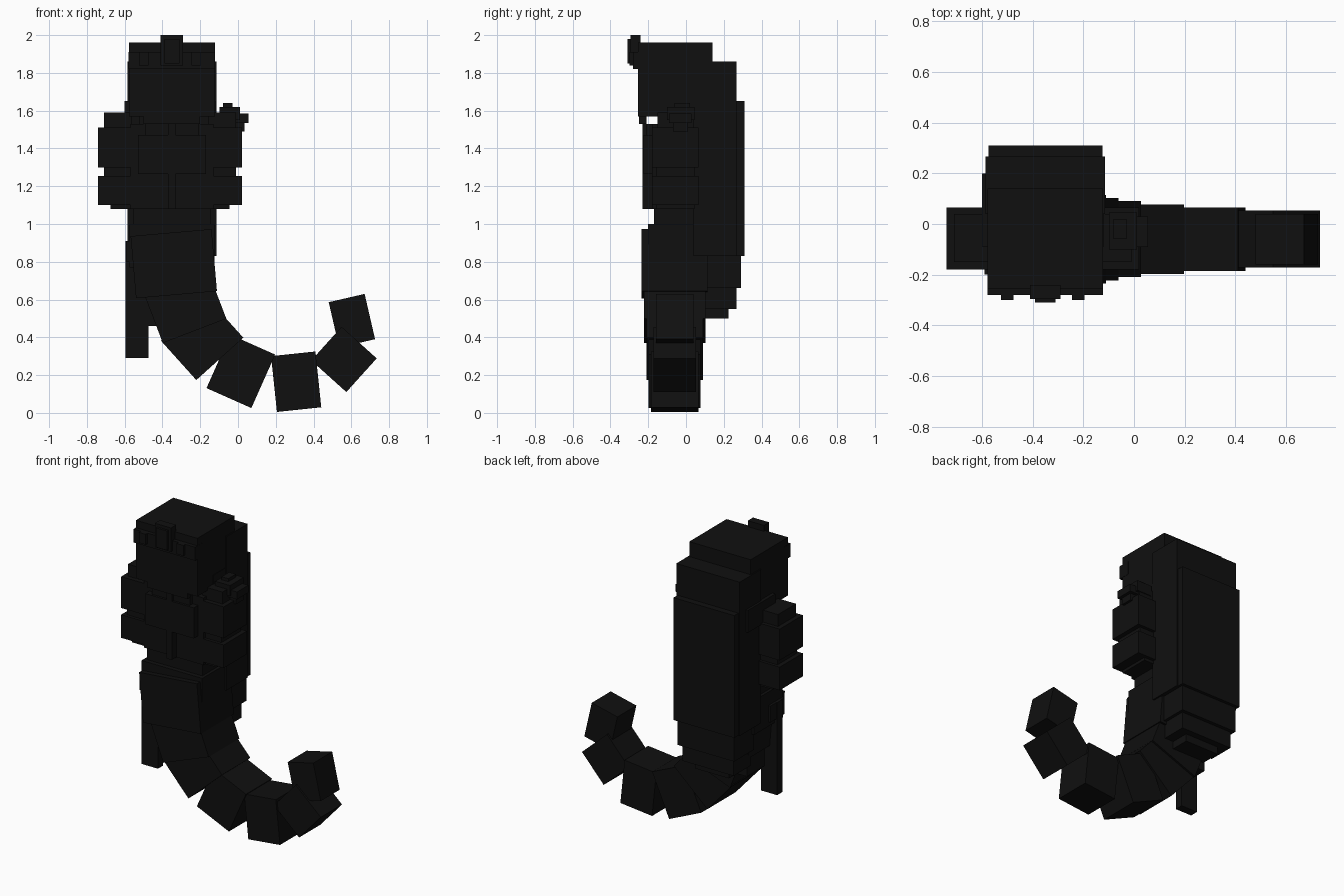
import bpy
from math import radians

cube = bpy.data.objects.get("Cube")
if cube:
    bpy.data.objects.remove(cube, do_unlink=True)

# One near-black colour for everything
COLOUR = (.005, .005, .005, 1)
black = bpy.data.materials.new("near_black")
black.use_nodes = True
black.diffuse_color = COLOUR
black.node_tree.nodes["Principled BSDF"].inputs["Base Color"].default_value = COLOUR

BODY_X = -.36  # centre line of the upper body
TAIL_Y = -.06  # depth of the tail's centre


def block(name, centre, size, tilt=0):
    """Box turned by tilt degrees in the front plane."""
    bpy.ops.mesh.primitive_cube_add(size=1, location=centre)
    part = bpy.context.object
    part.name = name
    part.scale = size
    bpy.ops.object.transform_apply(location=False, rotation=False, scale=True)
    part.rotation_euler.y = -radians(tilt)
    part.data.materials.append(black)


def box(name, width, front, back, bottom, top, offset=.01):
    """Upright box, placed by its offset from the body's centre line."""
    centre = (BODY_X + offset, (front + back) / 2, (bottom + top) / 2)
    block(name, centre, (width, back - front, top - bottom))


def pair(name, offset, **limits):
    """The same box on both sides of the body."""
    box("left_" + name, offset=offset, **limits)
    box("right_" + name, offset=-offset, **limits)


# Head and face
box("head", width=.455, front=-.255, back=.14, bottom=1.57, top=1.96)
box("chin", width=.3, front=-.25, back=-.21, bottom=1.53, top=1.6)
box("neck", width=.24, front=-.13, back=.1, bottom=1.45, top=1.6)

# Headband with ornaments
box("headband", width=.457, front=-.28, back=-.2, bottom=1.82, top=1.91)
box("headband_crest", width=.12, front=-.295, back=-.24, bottom=1.84, top=2)
box("headband_gem", width=.08, front=-.31, back=-.25, bottom=1.85, top=1.98)
pair("headband_stud", offset=.14, width=.05, front=-.3, back=-.25, bottom=1.84, top=1.91)

# Layered long hair, getting shorter towards the ends
box("hair_upper", width=.47, front=.04, back=.267, bottom=.83, top=1.86)
box("hair_back", width=.45, front=.08, back=.31, bottom=.83, top=1.65)
box("hair_lower", width=.42, front=.08, back=.29, bottom=.66, top=.9)
box("hair_end", width=.38, front=.09, back=.267, bottom=.55, top=.7)
box("hair_tip", width=.25, front=.09, back=.225, bottom=.5, top=.6)
pair("side_hair", offset=.2, width=.08, front=-.09, back=.2, bottom=1.5, top=1.65)

# Torso
box("torso", width=.44, front=-.18, back=.1, bottom=1.08, top=1.53)
box("chest", width=.36, front=-.225, back=-.1, bottom=1.265, top=1.47)
box("collar", width=.28, front=-.21, back=-.1, bottom=1.45, top=1.53)
box("front_strand", width=.04, front=-.23, back=-.17, bottom=1.08, top=1.53)
box("waist", width=.41, front=-.17, back=.1, bottom=.95, top=1.1)
box("belt", width=.45, front=-.2, back=.1, bottom=.77, top=1)

# Blocky arms from shoulder to hand
pair("shoulder", offset=.275, width=.15, front=-.15, back=.04, bottom=1.48, top=1.59)
pair("upper_arm", offset=.29, width=.18, front=-.18, back=.065, bottom=1.3, top=1.51)
pair("elbow", offset=.275, width=.15, front=-.16, back=.045, bottom=1.25, top=1.31)
pair("forearm", offset=.29, width=.18, front=-.18, back=.065, bottom=1.1, top=1.255)
pair("hand", offset=.26, width=.11, front=-.16, back=.045, bottom=1.08, top=1.12)

# Small ornament on the left shoulder
box("shoulder_ornament", offset=.316, width=.11, front=-.1, back=.045, bottom=1.55, top=1.62)
box("ornament_top", offset=.305, width=.05, front=-.06, back=.02, bottom=1.6, top=1.64)
box("ornament_side", offset=.378, width=.075, front=-.09, back=.03, bottom=1.535, top=1.585)
box("ornament_low", offset=.368, width=.055, front=-.07, back=.01, bottom=1.49, top=1.55)

# Hanging sash at the right hip
box("sash", offset=-.175, width=.12, front=-.17, back=-.115, bottom=.29, top=.91)
box("sash_knot", offset=-.185, width=.09, front=-.2, back=-.05, bottom=.8, top=.91)
box("hip_cloth", offset=-.04, width=.2, front=-.17, back=.07, bottom=.46, top=.7)

# Curled tail: centre x, centre z, thickness, length, heading in degrees
tail = [
    (-.34, .79, .43, .33, -85),
    (-.28, .565, .36, .28, -69),
    (-.19, .39, .335, .28, -48),
    (.015, .22, .31, .26, -24),
    (.308, .165, .297, .236, 6),
    (.561, .283, .25, .24, 48),
    (.603, .488, .195, .246, 103),
]
for index, (x, z, thickness, length, heading) in enumerate(tail):
    depth = .35 - index * .025
    block(f"tail_segment_{index + 1}", (x, TAIL_Y, z), (length, depth, thickness), heading)
